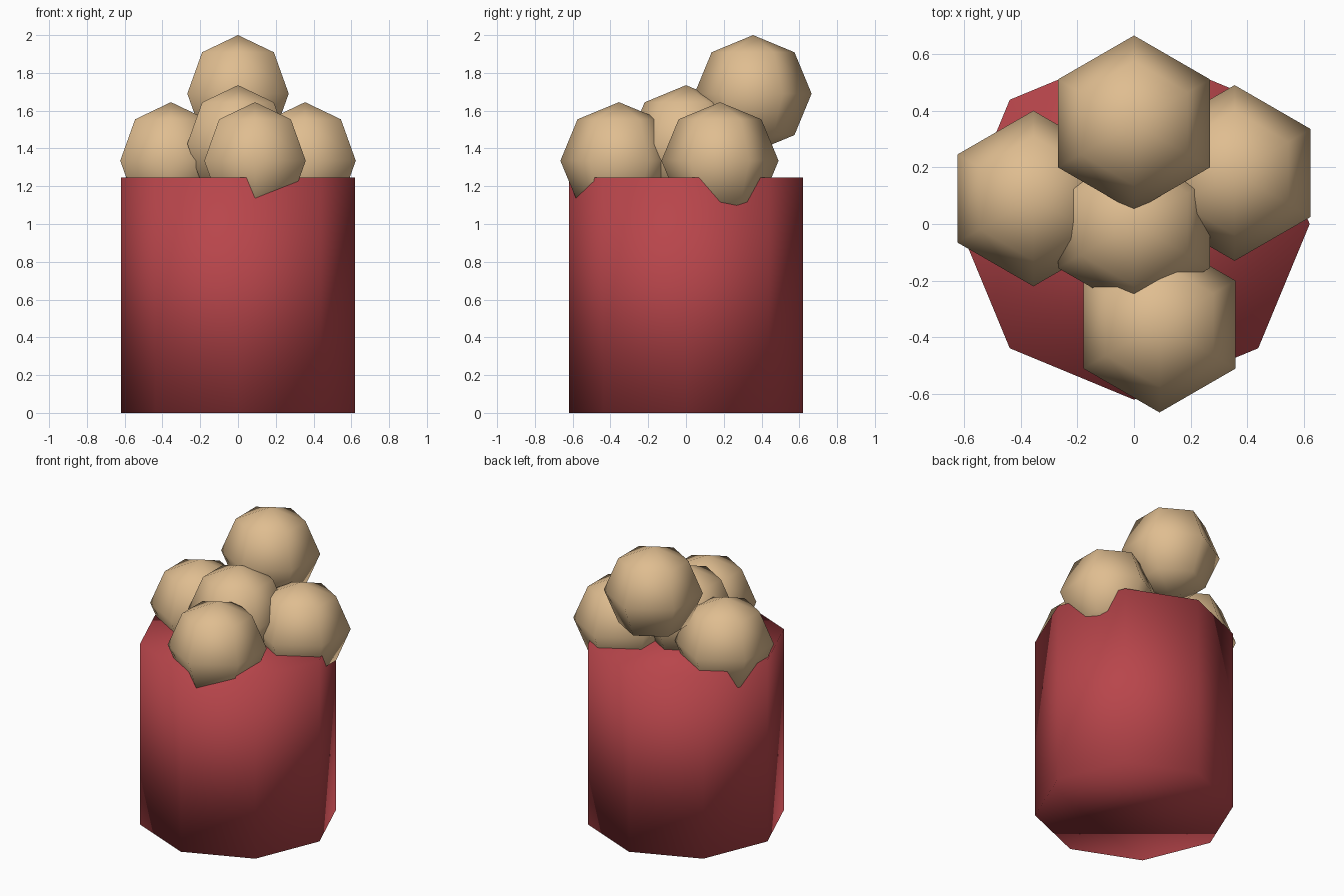
import bpy

# Remove the default cube
cube = bpy.data.objects.get("Cube")
if cube:
    bpy.data.objects.remove(cube, do_unlink=True)


def make_material(name, rgb):
    mat = bpy.data.materials.new(name)
    mat.use_nodes = True
    color = (*rgb, 1.0)
    mat.diffuse_color = color
    mat.node_tree.nodes["Principled BSDF"].inputs["Base Color"].default_value = color
    return mat


def finish(name, mat):
    obj = bpy.context.object
    obj.name = name
    obj.data.materials.append(mat)
    bpy.ops.object.shade_smooth()
    return obj


red = make_material("bucket red", (0.48, 0.06, 0.07))
tan = make_material("golden tan", (0.74, 0.51, 0.28))

# Eight-sided closed bucket
HEIGHT = 1.245
bpy.ops.mesh.primitive_cylinder_add(vertices=8, radius=0.62, depth=HEIGHT,
                                    location=(0, 0, HEIGHT / 2))
finish("bucket", red)

# Faceted balls heaped on top
balls = {
    "top_ball": (0, 0.355, 1.69),
    "middle_ball": (0, 0, 1.425),
    "front_ball": (0.09, -0.355, 1.335),
    "left_ball": (0.355, 0.18, 1.335),
    "right_ball": (-0.355, 0.09, 1.335),
}
for name, place in balls.items():
    bpy.ops.mesh.primitive_uv_sphere_add(segments=6, ring_count=4,
                                         radius=0.31, location=place)
    finish(name, tan)
